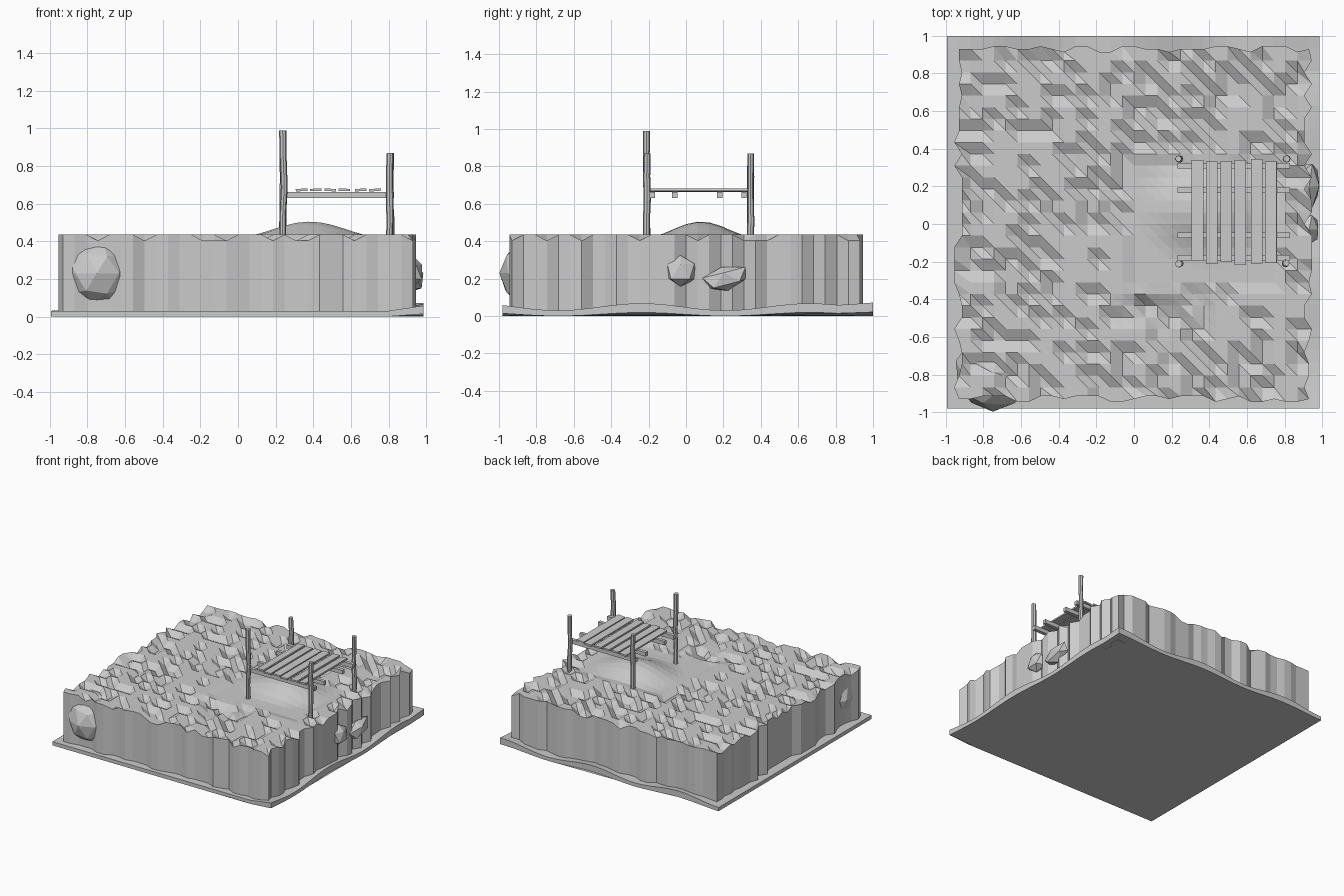
import bpy, bmesh, math, random
from mathutils import Vector, Matrix

random.seed(11)
cube = bpy.data.objects.get("Cube")
if cube:
    bpy.data.objects.remove(cube, do_unlink=True)

stone = bpy.data.materials.new("stone grey")
stone.use_nodes = True
COLOUR = (0.6, 0.6, 0.6, 1)
stone.diffuse_color = COLOUR
stone.node_tree.nodes["Principled BSDF"].inputs["Base Color"].default_value = COLOUR


def finish(bm, name):
    """Turn a bmesh into a flat shaded object."""
    bmesh.ops.recalc_face_normals(bm, faces=bm.faces)
    mesh = bpy.data.meshes.new(name)
    bm.to_mesh(mesh)
    bm.free()
    mesh.materials.append(stone)
    obj = bpy.data.objects.new(name, mesh)
    bpy.context.collection.objects.link(obj)
    return obj


def skirt(bm, height):
    """Drop the border of a sheet to a given height and close the bottom."""
    border = [e for e in bm.edges if e.is_boundary]
    new = bmesh.ops.extrude_edge_only(bm, edges=border)["geom"]
    for v in (g for g in new if isinstance(g, bmesh.types.BMVert)):
        v.co.z = height(v.co)
    rim = [g for g in new if isinstance(g, bmesh.types.BMEdge) and g.is_boundary]
    bmesh.ops.holes_fill(bm, edges=rim, sides=0)


def bump(x, y, cx, cy, rx, ry):
    """Soft rounded falloff, one in the middle and zero outside."""
    d = min(1, math.hypot((x - cx) / rx, (y - cy) / ry))
    return 0.5 + 0.5 * math.cos(math.pi * d)


# Rugged block of ground: two-level bumps, a mound and a shallow hollow
CELLS, HALF = 30, 0.93
bm = bmesh.new()
bmesh.ops.create_grid(bm, x_segments=CELLS, y_segments=CELLS, size=HALF)
for v in bm.verts:
    x, y = v.co.x, v.co.y
    low = random.random() < 0.3
    calm = abs(x - 0.38) < 0.4 and abs(y) < 0.34
    z = 0.42 if calm else (0.403 if low else 0.435)
    z += 0.085 * bump(x, y, 0.38, 0.08, 0.4, 0.3)
    z -= 0.05 * bump(x, y, 0.15, -0.45, 0.3, 0.13)
    v.co.z = z
    # Corrugate the walls by shifting border points
    if abs(x) > HALF - 0.01 and abs(y) < HALF - 0.01:
        v.co.x += random.choice((-0.025, 0, 0.015))
    if abs(y) > HALF - 0.01 and abs(x) < HALF - 0.01:
        v.co.y += random.choice((-0.015, 0, 0.015))
bmesh.ops.triangulate(bm, faces=bm.faces, quad_method='ALTERNATE')
skirt(bm, lambda co: 0.015)
finish(bm, "ground_block")


# Thin base sheet with a wavy, lifted edge
def edge_lift(x, y):
    right = max(0, (x - 0.8) / 0.2) * (0.02 + 0.02 * math.sin(7 * y + 3.3))
    back = max(0, (y - 0.8) / 0.2) * (0.02 + 0.02 * math.sin(8 * x - 6))
    return max(0, right) + max(0, back)


bm = bmesh.new()
bmesh.ops.create_grid(bm, x_segments=32, y_segments=32, size=0.99)
for v in bm.verts:
    v.co.z = 0.03 + edge_lift(v.co.x, v.co.y)
    v.co.x -= 0.005
    v.co.y += 0.01
skirt(bm, lambda co: max(0, co.z - 0.03) * 0.5)
finish(bm, "base_sheet")


# Faceted boulders set into the walls
def boulder(name, centre, size, detail, rough, turn=0):
    bm = bmesh.new()
    bmesh.ops.create_icosphere(bm, subdivisions=detail, radius=1)
    for v in bm.verts:
        v.co *= random.uniform(1 - rough, 1 + rough)
    bmesh.ops.scale(bm, vec=size, verts=bm.verts)
    bmesh.ops.rotate(bm, matrix=Matrix.Rotation(turn, 3, 'X'), verts=bm.verts)
    bmesh.ops.translate(bm, vec=centre, verts=bm.verts)
    finish(bm, name)


boulder("corner_boulder", (-0.75, -0.79, 0.23), (0.2, 0.2, 0.2), 2, 0.04)
boulder("side_rock_front", (0.93, -0.03, 0.24), (0.06, 0.09, 0.09), 1, 0.12)
boulder("side_rock_back", (0.93, 0.21, 0.2), (0.06, 0.13, 0.07), 1, 0.12, 0.25)


# Slightly crooked round posts
def post(name, x, y, top):
    bm = bmesh.new()
    rings = []
    for i in range(5):
        z = 0.38 + (top - 0.38) * i / 4
        cx, cy = x + random.uniform(-0.006, 0.006), y + random.uniform(-0.003, 0.003)
        r = random.uniform(0.016, 0.02)
        rings.append([bm.verts.new((cx + r * math.cos(a * math.pi / 4),
                                    cy + r * math.sin(a * math.pi / 4), z))
                      for a in range(8)])
    for lower, upper in zip(rings, rings[1:]):
        for a in range(8):
            b = (a + 1) % 8
            bm.faces.new((lower[a], lower[b], upper[b], upper[a]))
    bm.faces.new(rings[0])
    bm.faces.new(rings[-1])
    finish(bm, name)


post("post_front_right", 0.24, -0.21, 0.99)
post("post_front_left", 0.81, -0.21, 0.87)
post("post_back_right", 0.24, 0.345, 0.87)
post("post_back_left", 0.81, 0.345, 0.87)


# Beams and planks of the deck
def board(name, centre, size, tilt=0):
    bm = bmesh.new()
    bmesh.ops.create_cube(bm, size=1)
    bmesh.ops.scale(bm, vec=size, verts=bm.verts)
    bmesh.ops.rotate(bm, matrix=Matrix.Rotation(tilt, 3, 'Y'), verts=bm.verts)
    bmesh.ops.translate(bm, vec=centre, verts=bm.verts)
    finish(bm, name)


for i, y in enumerate((-0.18, -0.06, 0.18, 0.31)):
    board(f"beam_{i + 1}", (0.53, y, 0.647), (0.6, 0.028, 0.032))
for i, x in enumerate((0.338, 0.414, 0.49, 0.564, 0.652, 0.728)):
    board(f"plank_{i + 1}", (x, random.uniform(0.06, 0.075), 0.673),
          (0.062, random.uniform(0.53, 0.56), 0.013), random.uniform(-0.1, 0.1))
